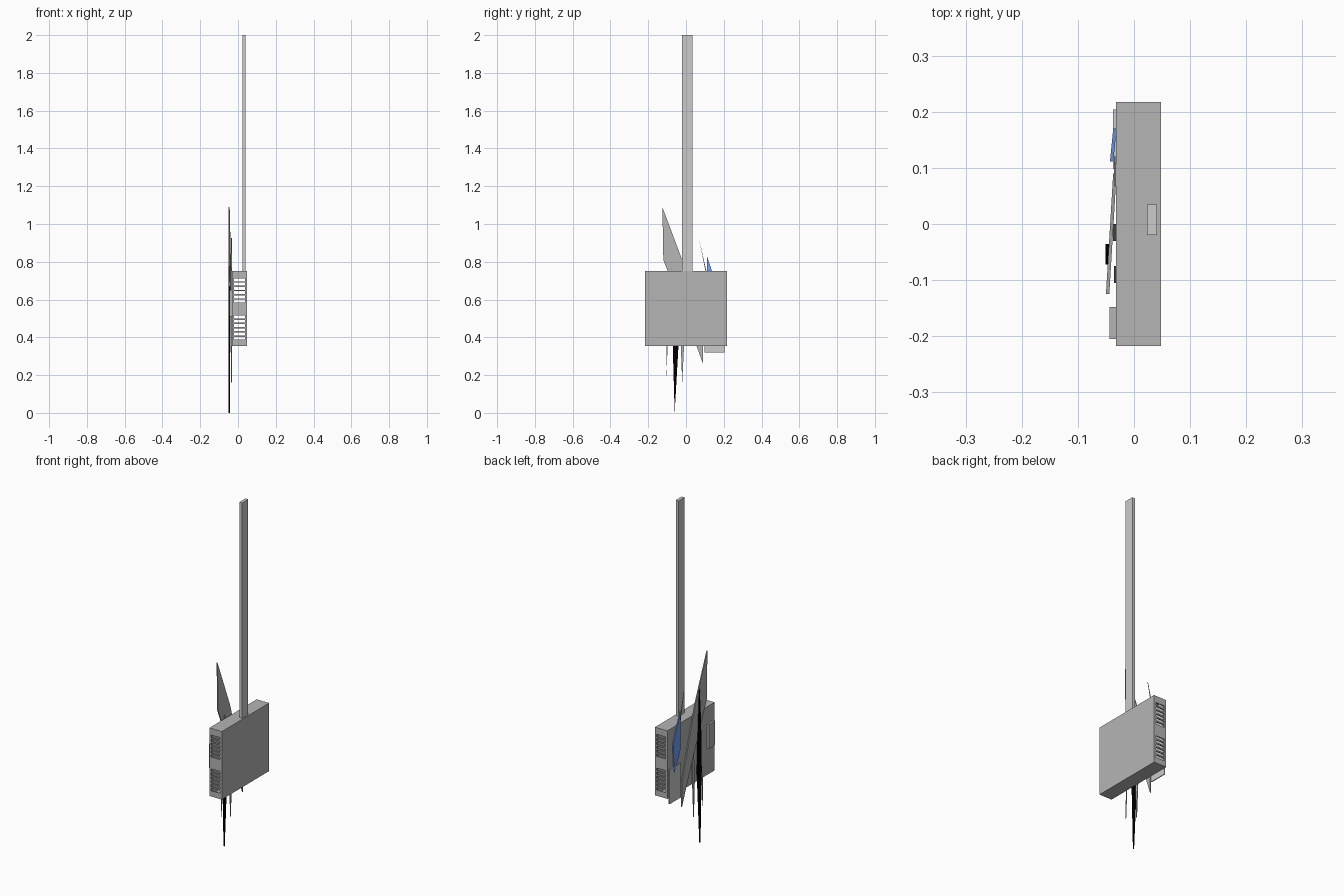
import bpy, bmesh

if "Cube" in bpy.data.objects:
    bpy.data.objects.remove(bpy.data.objects["Cube"])


def material(name, rgb):
    m = bpy.data.materials.new(name)
    m.diffuse_color = (*rgb, 1)
    m.use_nodes = True
    m.node_tree.nodes["Principled BSDF"].inputs["Base Color"].default_value = m.diffuse_color
    return m


def finish(bm, name, mat=None):
    bmesh.ops.recalc_face_normals(bm, faces=bm.faces)
    me = bpy.data.meshes.new(name)
    bm.to_mesh(me)
    bm.free()
    ob = bpy.data.objects.new(name, me)
    bpy.context.collection.objects.link(ob)
    if mat:
        me.materials.append(mat)
    return ob


def add_box(bm, x0, x1, y0, y1, z0, z1):
    vs = bmesh.ops.create_cube(bm, size=1)["verts"]
    for v in vs:
        v.co.x = x0 if v.co.x < 0 else x1
        v.co.y = y0 if v.co.y < 0 else y1
        v.co.z = z0 if v.co.z < 0 else z1


def box(name, *b, mat=None):
    bm = bmesh.new()
    add_box(bm, *b)
    return finish(bm, name, mat)


def shard(name, pts, x, slope=0.0, thick=0.006, mat=None):
    """Flat splinter: (y, z) outline, leaning in x along y, given a thickness."""
    bm = bmesh.new()
    near = [bm.verts.new((x + slope * y, y, z)) for y, z in pts]
    far = [bm.verts.new((x + slope * y + thick, y, z)) for y, z in pts]
    bm.faces.new(near)
    bm.faces.new(far[::-1])
    n = len(pts)
    for i in range(n):
        j = (i + 1) % n
        bm.faces.new((near[i], far[i], far[j], near[j]))
    return finish(bm, name, mat)


black = material("black", (0.0, 0.0, 0.0))
blue = material("blue", (0.16, 0.36, 0.95))
dark = material("dark_grey", (0.46, 0.46, 0.46))

# Hollow case: side walls, top and bottom
X0, X1, Y, Z0, Z1, T = -0.032, 0.048, 0.217, 0.355, 0.75, 0.006
bm = bmesh.new()
add_box(bm, X0, X0 + T, -Y, Y, Z0, Z1)
add_box(bm, X1 - T, X1, -Y, Y, Z0, Z1)
add_box(bm, X0 + T, X1 - T, -Y, Y, Z0, Z0 + T)
add_box(bm, X0 + T, X1 - T, -Y, Y, Z1 - T, Z1)
finish(bm, "case_shell", dark)

# Slotted end plates, six slots in each of two groups
SLOTS, PITCH, OPEN = 6, 0.0225, 0.015
for label, s in (("front", -1), ("back", 1)):
    ya, yb = sorted((s * Y, s * (Y - T)))
    bm = bmesh.new()
    add_box(bm, X0 + T, -0.020, ya, yb, Z0 + T, Z1 - T)
    add_box(bm, 0.036, X1 - T, ya, yb, Z0 + T, Z1 - T)
    z = Z0 + T
    for start in (0.388, 0.584):
        for i in range(SLOTS):
            low = start + i * PITCH
            add_box(bm, -0.020, 0.036, ya, yb, z, low)
            z = low + OPEN
    add_box(bm, -0.020, 0.036, ya, yb, z, Z1 - T)
    finish(bm, label + "_vent_plate", dark)

# Pole
box("pole", 0.023, 0.041, -0.020, 0.035, 0.75, 2.0)

# Small block and hanging plate on the left side
box("side_block", -0.044, X0, -0.205, -0.148, 0.51, 0.65, mat=dark)
box("hanging_plate", -0.037, X0, 0.098, 0.204, 0.32, 0.52)

# Large slanted blade
shard("large_blade", [(-0.125, 1.09), (-0.02, 0.81), (0.09, 0.40),
                      (0.09, 0.26), (0.05, 0.37), (-0.12, 0.81)],
      x=-0.0425, slope=0.06, thick=0.006, mat=dark)

# Black spike, widest in the middle
shard("black_spike", [(-0.060, 0.0), (-0.036, 0.42), (-0.045, 0.70),
                      (-0.054, 0.89), (-0.066, 0.70), (-0.072, 0.42)],
      x=-0.051, thick=0.008, mat=black)

# Blue splinter
shard("blue_splinter", [(0.111, 0.83), (0.170, 0.65), (0.160, 0.48),
                        (0.113, 0.60)], x=-0.054, slope=0.1, thick=0.006, mat=blue)

# Thin splinters
shard("thin_splinter_front", [(-0.105, 0.19), (-0.092, 0.45),
                              (-0.075, 0.77), (-0.102, 0.45)],
      x=-0.036, thick=0.004, mat=dark)
shard("thin_splinter_middle", [(-0.020, 0.16), (-0.008, 0.40),
                               (0.0, 0.70), (-0.030, 0.42)],
      x=-0.037, thick=0.005, mat=dark)
shard("thin_splinter_back", [(0.068, 0.925), (0.108, 0.75),
                             (0.120, 0.56), (0.103, 0.75)],
      x=-0.036, thick=0.004, mat=dark)
